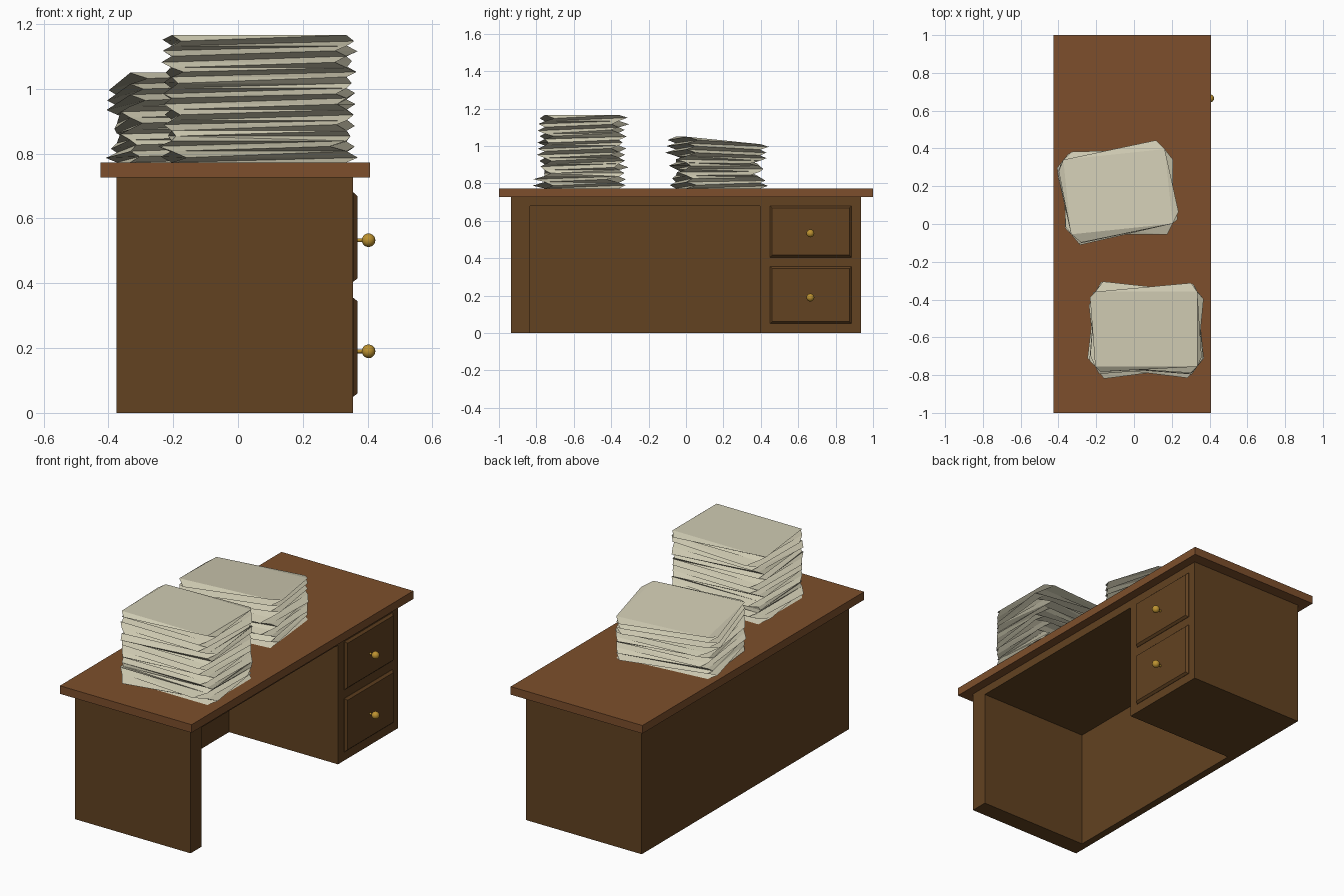
import bpy, bmesh, math, random
from mathutils import Matrix, Vector

if "Cube" in bpy.data.objects:
    bpy.data.objects.remove(bpy.data.objects["Cube"])

random.seed(7)


def material(name, rgb):
    m = bpy.data.materials.new(name)
    m.diffuse_color = (*rgb, 1)
    m.use_nodes = True
    m.node_tree.nodes["Principled BSDF"].inputs["Base Color"].default_value = m.diffuse_color
    return m


TOP_WOOD = material("top wood", (0.205, 0.078, 0.025))
BODY_WOOD = material("body wood", (0.122, 0.054, 0.015))
PAPER = material("paper", (0.63, 0.60, 0.45))
BRASS = material("brass", (0.51, 0.29, 0.03))


def finish(name, bm, mat):
    bmesh.ops.recalc_face_normals(bm, faces=bm.faces)
    me = bpy.data.meshes.new(name)
    bm.to_mesh(me)
    bm.free()
    me.materials.append(mat)
    ob = bpy.data.objects.new(name, me)
    bpy.context.collection.objects.link(ob)
    return ob


def box(name, lo, hi, mat):
    lo, hi = Vector(lo), Vector(hi)
    bm = bmesh.new()
    bmesh.ops.create_cube(bm, size=1, matrix=Matrix.Translation((lo + hi) / 2)
                          @ Matrix.Diagonal((*(hi - lo), 1)))
    return finish(name, bm, mat)


def skin(bm, rings):
    """Join equal-length rings of points into a closed solid."""
    vs = [[bm.verts.new(p) for p in r] for r in rings]
    n = len(vs[0])
    for a, b in zip(vs, vs[1:]):
        for i in range(n):
            bm.faces.new((a[i], a[(i + 1) % n], b[(i + 1) % n], b[i]))
    bm.faces.new(vs[0][::-1])
    bm.faces.new(vs[-1])


# Desk top and body with the kneehole cut out
box("desk_top", (-0.425, -1, 0.727), (0.407, 1, 0.773), TOP_WOOD)
body = box("desk_body", (-0.375, -0.935, 0), (0.355, 0.935, 0.727), BODY_WOOD)
cutter = box("kneehole_cutter", (-0.333, -0.835, -0.2), (0.6, 0.395, 0.68), BODY_WOOD)
cutter.hide_render = True
mod = body.modifiers.new("kneehole", 'BOOLEAN')
mod.object = cutter
mod.operation = 'DIFFERENCE'
mod.solver = 'EXACT'
bpy.context.view_layer.objects.active = body
body.select_set(True)
bpy.ops.object.modifier_apply(modifier=mod.name)
bpy.data.objects.remove(cutter)


# Drawer fronts: raised panels with bevelled rims
def drawer(label, z0, z1, knob_z):
    def rect(x, d):
        return [(x, 0.45 + d, z0 + d), (x, 0.885 - d, z0 + d),
                (x, 0.885 - d, z1 - d), (x, 0.45 + d, z1 - d)]
    bm = bmesh.new()
    skin(bm, [rect(0.35, 0), rect(0.357, 0), rect(0.369, 0.011)])
    finish(label + "_drawer_front", bm, BODY_WOOD)

    # Knob: thin stem and ball
    bm = bmesh.new()
    bmesh.ops.create_cone(bm, cap_ends=True, segments=12, radius1=0.006, radius2=0.006, depth=0.035,
                          matrix=Matrix.Translation((0.38, 0.665, knob_z))
                          @ Matrix.Rotation(math.pi / 2, 4, 'Y'))
    bmesh.ops.create_uvsphere(bm, u_segments=16, v_segments=10, radius=0.021,
                              matrix=Matrix.Translation((0.403, 0.665, knob_z)))
    for f in bm.faces:
        f.smooth = len(f.verts) < 5
    finish(label + "_drawer_knob", bm, BRASS)


drawer("upper", 0.405, 0.68, 0.533)
drawer("lower", 0.05, 0.355, 0.19)


# Paper stacks: rectangular sheets, each twisted a little, skinned together
def paper_stack(name, cx, cy, turn, height, count, slope):
    hx, hy = 0.27, 0.1985
    rings = []
    for k in range(count + 1):
        t = k / count
        inner = 0 < k < count
        twist = dx = dy = 0
        if inner and k % 2:
            twist = random.choice((-1, 1)) * random.uniform(3, 12)
            dx, dy = random.uniform(-0.01, 0.01), random.uniform(-0.015, 0.015)
        rot = Matrix.Rotation(math.radians(turn + twist), 3, 'Z')
        tilt = slope * t + (random.uniform(-0.012, 0.012) if inner else 0)
        ring = []
        for sx, sy in ((-1, -1), (1, -1), (1, 1), (-1, 1)):
            p = rot @ Vector((sx * hx + dx, sy * hy + dy, 0))
            ring.append((cx + p.x, cy + p.y, 0.773 + height * t + tilt * sy * hy))
        rings.append(ring)
    bm = bmesh.new()
    skin(bm, rings)
    bmesh.ops.triangulate(bm, faces=[f for f in bm.faces])
    finish(name, bm, PAPER)


paper_stack("tall_paper_stack", 0.065, -0.557, 0, 0.393, 24, 0)
paper_stack("tilted_paper_stack", -0.085, 0.171, 6, 0.257, 16, -0.1)
